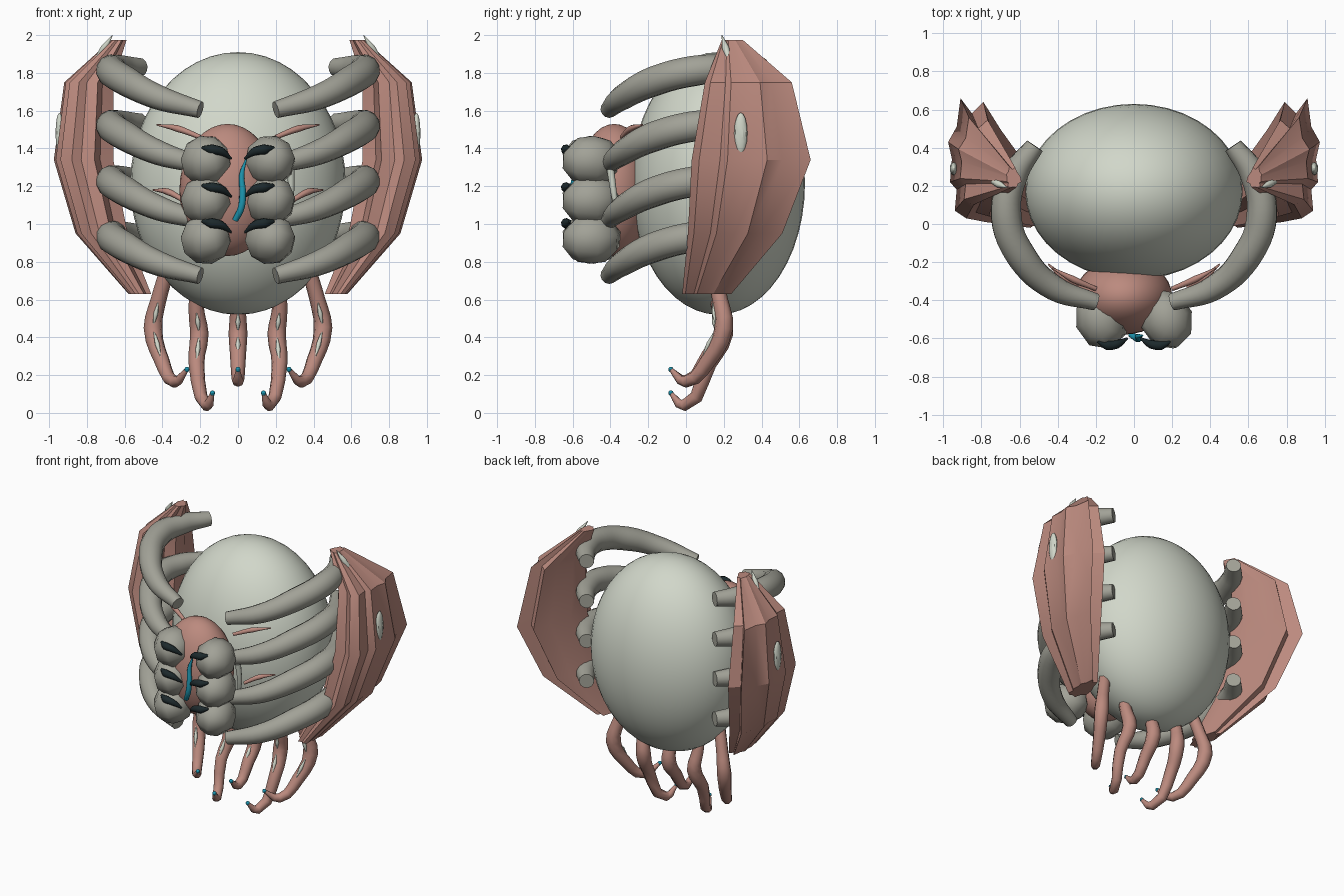
import bpy, bmesh, math
from mathutils import Vector

if "Cube" in bpy.data.objects:
    bpy.data.objects.remove(bpy.data.objects["Cube"])


def material(name, rgb):
    m = bpy.data.materials.new(name)
    m.diffuse_color = (*rgb, 1)
    m.use_nodes = True
    m.node_tree.nodes["Principled BSDF"].inputs["Base Color"].default_value = m.diffuse_color
    return m


IVORY = material("ivory", (0.64, 0.68, 0.59))
GREY = material("warm grey", (0.36, 0.36, 0.31))
PINK = material("flesh pink", (0.50, 0.255, 0.21))
TEAL = material("teal", (0.012, 0.30, 0.43))
DARK = material("near black", (0.012, 0.022, 0.025))


def finish(ob, name, mat, angle=35):
    ob.name = name
    ob.data.materials.clear()
    ob.data.materials.append(mat)
    bpy.ops.object.select_all(action='DESELECT')
    ob.select_set(True)
    bpy.context.view_layer.objects.active = ob
    bpy.ops.object.shade_smooth_by_angle(angle=math.radians(angle))
    return ob


def ball(name, mat, loc, size, seg=32, rings=16, rot=(0, 0, 0), angle=35):
    bpy.ops.mesh.primitive_uv_sphere_add(segments=seg, ring_count=rings, radius=1,
                                         location=loc, rotation=rot)
    ob = bpy.context.object
    ob.scale = size
    return finish(ob, name, mat, angle)


def tube(name, mat, pts, radii, res=3, steps=5, flat=None):
    """Tapered tube through smooth points; flat squashes it along one axis."""
    cu = bpy.data.curves.new(name, 'CURVE')
    cu.dimensions = '3D'
    cu.bevel_depth = 1
    cu.bevel_resolution = res
    cu.resolution_u = steps
    cu.use_fill_caps = True
    sp = cu.splines.new('BEZIER')
    sp.bezier_points.add(len(pts) - 1)
    for bp, p, r in zip(sp.bezier_points, pts, radii):
        bp.co = p
        bp.radius = r
        bp.handle_left_type = bp.handle_right_type = 'AUTO'
    ob = bpy.data.objects.new(name, cu)
    bpy.context.collection.objects.link(ob)
    bpy.ops.object.select_all(action='DESELECT')
    ob.select_set(True)
    bpy.context.view_layer.objects.active = ob
    bpy.ops.object.convert(target='MESH')
    return finish(bpy.context.object, name, mat, 50)


def flip(pts, s):
    return [(s * x, y, z) for x, y, z in pts]


# Main body and head
ball("body", IVORY, (0, 0.17, 1.215), (0.57, 0.46, 0.695), 40, 24)
ball("head", PINK, (-0.055, -0.38, 1.18), (0.255, 0.2, 0.35), 32, 18)

# Wing cross-section at its widest level, then (z, x min, x max, y min, y max)
SECTION = [(.66, .20), (.73, .15), (.76, .04), (.83, .06), (.88, .03), (.94, .07),
           (.93, .18), (.965, .22), (.955, .34), (.975, .43), (.93, .51), (.91, .66),
           (.85, .58), (.79, .64), (.75, .50), (.68, .36)]
LEVELS = [(.63, .46, .58, -.02, .24), (.95, .585, .86, .01, .51), (1.34, .66, .975, .03, .66),
          (1.75, .66, .92, .10, .56), (1.975, .59, .67, .19, .30)]


def wing(name, s):
    bm = bmesh.new()
    loops = []
    for z, x0, x1, y0, y1 in LEVELS:
        loops.append([bm.verts.new((s * (x0 + (x - .66) / .315 * (x1 - x0)),
                                    y0 + (y - .03) / .63 * (y1 - y0), z)) for x, y in SECTION])
    n = len(SECTION)
    for a, b in zip(loops, loops[1:]):
        for i in range(n):
            j = (i + 1) % n
            bm.faces.new((a[i], a[j], b[j], b[i]))
    bm.faces.new(loops[0])
    bm.faces.new(loops[-1])
    bmesh.ops.recalc_face_normals(bm, faces=bm.faces)
    me = bpy.data.meshes.new(name)
    bm.to_mesh(me)
    bm.free()
    ob = bpy.data.objects.new(name, me)
    bpy.context.collection.objects.link(ob)
    finish(ob, name, PINK, 30)


RIB = [(.20, -.41, 1.605), (.42, -.335, 1.67), (.59, -.17, 1.755), (.67, .04, 1.81),
       (.63, .25, 1.825), (.52, .41, 1.83)]

for s, side in ((-1, "left"), (1, "right")):
    wing("wing_" + side, s)
    # Bone showing through the wing
    ball("wing_spot_" + side, IVORY, (s * .945, .29, 1.48), (.022, .035, .11), 10, 8)
    tube("wing_claw_" + side, IVORY, flip([(.75, .23, 1.87), (.71, .21, 1.93), (.665, .19, 2.0)], s),
         (.012, .02, .002), 2, 3)

    # Four wrapping ribs
    for k in range(4):
        tube(f"rib_{side}_{k}", GREY, flip([(x, y, z - .293 * k) for x, y, z in RIB], s),
             (.045, .066, .08, .082, .072, .05), 4, 6)

    # Stacked face lobes with heavy dark lids
    for k, z in enumerate((1.335, 1.125, .92)):
        ball(f"face_lobe_{side}_{k}", GREY, (s * .17, -.5, z), (.14, .165, .135), 8, 5,
             rot=(0, s * .25, .3), angle=50)
        dz = (0, -.2, -.39)[k]
        tube(f"lid_{side}_{k}", DARK, flip([(.035, -.60, 1.345 + dz), (.09, -.63, 1.385 + dz),
             (.14, -.635, 1.395 + dz), (.19, -.615, 1.405 + dz)], s), (.006, .023, .027, .008), 2, 4)

    # Sinews between head and body
    tube("upper_sinew_" + side, PINK, flip([(.20, -.34, 1.46), (.32, -.29, 1.505), (.43, -.23, 1.525)], s),
         (.012, .018, .004), 2, 4)
    tube("lower_sinew_" + side, PINK, flip([(.28, -.33, 1.12), (.37, -.28, 1.17), (.45, -.21, 1.18)], s),
         (.012, .018, .004), 2, 4)
    tube("cheek_tendon_" + side, IVORY, flip([(.26, -.36, 1.04), (.28, -.38, 1.15), (.28, -.40, 1.29)], s),
         (.008, .016, .02), 2, 3)

# Teal ribbon down the face
tube("face_ribbon", TEAL, [(.045, -.585, 1.35), (.02, -.59, 1.26), (.025, -.60, 1.16),
     (.015, -.60, 1.08), (-.015, -.58, 1.02)], (.004, .014, .018, .018, .016), 3, 5)

# Hooked legs: path, then tip bead
OUTER = [(.38, .15, .74), (.42, .18, .60), (.45, .20, .45), (.405, .12, .28), (.335, .0, .165), (.27, -.08, .23)]
INNER = [(.215, .15, .66), (.22, .18, .54), (.205, .20, .42), (.22, .12, .26), (.165, -.01, .04), (.135, -.08, .105)]
MIDDLE = [(0, .15, .66), (0, .18, .54), (0, .20, .42), (0, .12, .30), (0, .0, .17), (0, -.08, .23)]
LEGS = [("outer_left", OUTER, -1), ("inner_left", INNER, -1), ("middle", MIDDLE, 1),
        ("inner_right", INNER, 1), ("outer_right", OUTER, 1)]
for name, path, s in LEGS:
    pts = flip(path, s)
    tube("leg_" + name, PINK, pts, (.04, .042, .05, .042, .032, .011), 2, 3)
    ball("leg_bead_" + name, TEAL, pts[-1], (.014,) * 3, 10, 8)
    # Pale bone slivers on the front of the leg
    for k in (1, 2):
        a, b = Vector(pts[k]), Vector(pts[k + 1])
        off = Vector((0, -.04, 0))
        tube(f"leg_sliver_{name}_{k}", IVORY, [a.lerp(b, t) + off for t in (.1, .5, .9)],
             (.003, .013, .003), 2, 3)
